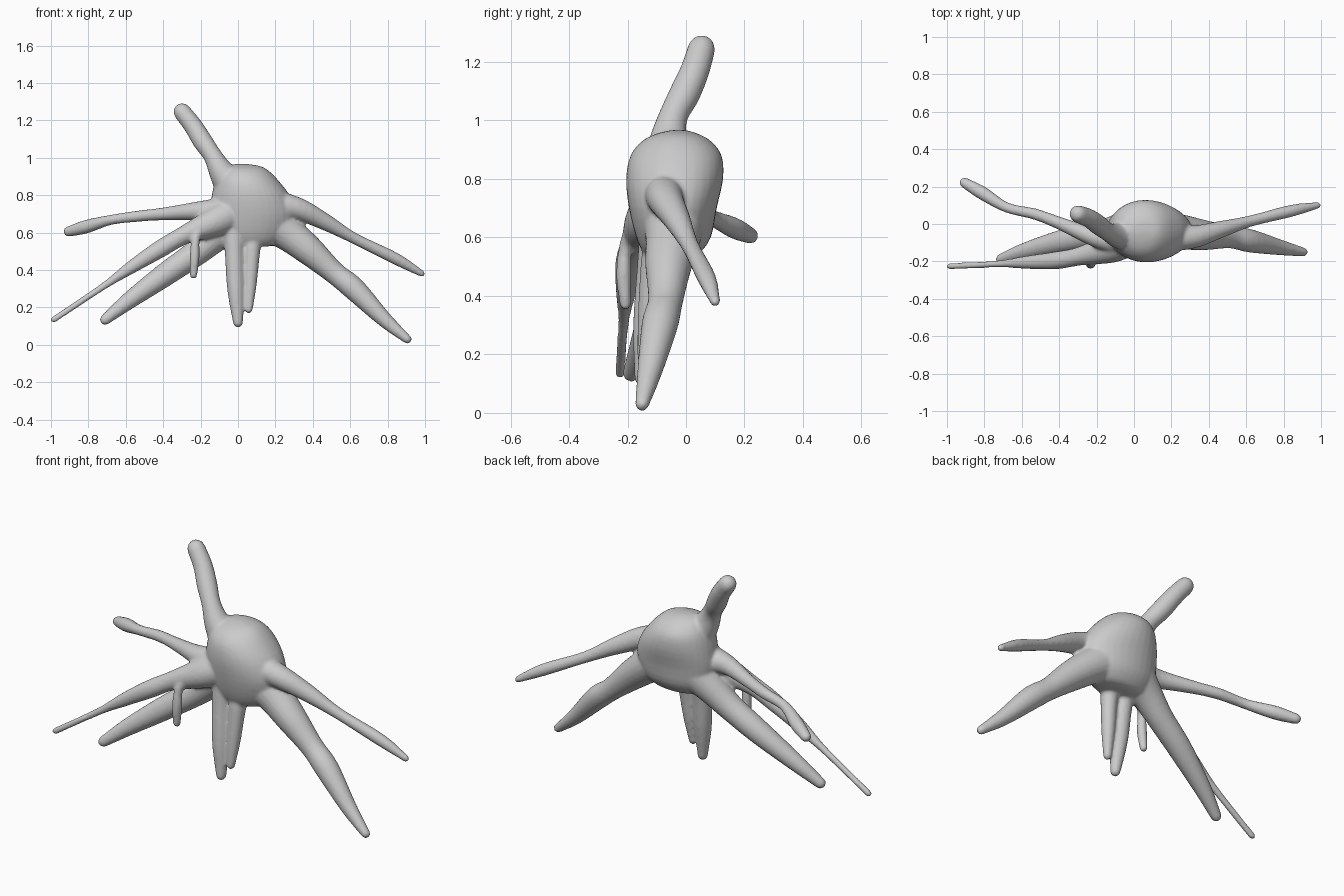
import bpy, bmesh, math
from mathutils import Vector

if "Cube" in bpy.data.objects:
    bpy.data.objects.remove(bpy.data.objects["Cube"])

SIDES = 20
bm = bmesh.new()


def skin(rings):
    """Close a stack of equal point rings into a solid."""
    loops = [[bm.verts.new(p) for p in ring] for ring in rings]
    n = len(loops[0])
    for a, b in zip(loops, loops[1:]):
        for i in range(n):
            j = (i + 1) % n
            bm.faces.new((a[i], a[j], b[j], b[i]))
    bm.faces.new(loops[0][::-1])
    bm.faces.new(loops[-1])


def spline(pts, steps=5):
    """Catmull-Rom through rows of any width."""
    rows = [Vector(p) for p in pts]
    ext = [rows[0] * 2 - rows[1]] + rows + [rows[-1] * 2 - rows[-2]]
    out = []
    for a, b, c, d in zip(ext, ext[1:], ext[2:], ext[3:]):
        for k in range(steps):
            t = k / steps
            out.append(0.5 * (2 * b + (c - a) * t + (2 * a - 5 * b + 4 * c - d) * t * t
                              + (3 * b - a - 3 * c + d) * t ** 3))
    return out + [rows[-1]]


def limb(pts):
    """Round tapering tube through (x, y, z, radius), root to rounded tip."""
    path = spline(pts)
    pos = [p.to_3d() for p in path]
    rad = [p[3] for p in path]
    end = (pos[-1] - pos[-2]).normalized()
    tip, r = pos[-1], rad[-1]
    for a in (30, 55, 75, 87):
        pos.append(tip + end * r * math.sin(math.radians(a)))
        rad.append(r * math.cos(math.radians(a)))
    rings = []
    for i, p in enumerate(pos):
        d = (pos[min(i + 1, len(pos) - 1)] - pos[max(i - 1, 0)]).normalized()
        u = d.cross(Vector((0.3, 1, 0.2))).normalized()
        v = d.cross(u)
        rings.append([p + rad[i] * (u * math.cos(t) + v * math.sin(t))
                      for t in (math.tau * k / SIDES for k in range(SIDES))])
    skin(rings)


# Central body: z, x min, x max, y min, y max (back half is squarer and flatter)
levels = [(.525, .0, .15, -.10, .0), (.54, -.08, .22, -.14, .04), (.60, -.13, .28, -.17, .085),
          (.70, -.15, .31, -.195, .105), (.80, -.14, .275, -.205, .127), (.88, -.12, .215, -.19, .122),
          (.93, -.09, .165, -.15, .085), (.955, -.06, .12, -.10, .04), (.967, -.01, .05, -.05, .0)]
body = []
for z, x0, x1, y0, y1 in spline(levels, 3):
    cx, cy = (x0 + x1) / 2, -.04
    ring = []
    for k in range(32):
        c, s = math.cos(math.tau * k / 32), math.sin(math.tau * k / 32)
        y = (y1 - cy) * s ** .9 if s > 0 else (cy - y0) * s
        ring.append(Vector((cx + (x1 - x0) / 2 * c, cy + y, z)))
    body.append(ring)
skin(body)

# Raised limb
limb([(.0, -.05, .80, .11), (-.085, -.06, .92, .07), (-.135, -.045, 1.01, .05),
      (-.19, -.005, 1.09, .053), (-.24, .03, 1.17, .05), (-.298, .053, 1.245, .047)])
# Upper left limb, reaching back
limb([(-.06, -.09, .71, .085), (-.21, -.07, .715, .052), (-.40, .005, .70, .034),
      (-.53, .053, .688, .03), (-.68, .088, .668, .027), (-.81, .165, .632, .036),
      (-.905, .22, .606, .028)])
# Long thin left limb
limb([(-.04, -.08, .70, .10), (-.13, -.13, .655, .08), (-.29, -.172, .585, .05),
      (-.42, -.195, .51, .047), (-.57, -.205, .415, .035), (-.70, -.212, .326, .02),
      (-.85, -.22, .225, .017), (-.985, -.226, .135, .017)])
# Lower left limb
limb([(-.02, -.03, .66, .11), (-.12, -.045, .58, .085), (-.23, -.065, .487, .07),
      (-.39, -.095, .375, .063), (-.58, -.145, .238, .046), (-.71, -.188, .135, .029)])
# Lower right limb
limb([(.14, -.04, .68, .12), (.26, -.045, .60, .095), (.38, -.06, .505, .08),
      (.515, -.07, .385, .06), (.62, -.09, .30, .062), (.78, -.125, .138, .042),
      (.905, -.15, .03, .024)])
# Upper right limb
limb([(.14, -.07, .76, .08), (.31, -.07, .73, .062), (.46, -.03, .66, .046),
      (.62, .015, .57, .03), (.84, .07, .462, .032), (.982, .10, .381, .018)])
# Two hanging front legs
limb([(-.02, -.09, .64, .07), (-.02, -.115, .51, .052), (-.012, -.135, .30, .046),
      (0, -.15, .12, .027)])
limb([(.08, -.08, .62, .06), (.075, -.11, .51, .045), (.065, -.13, .325, .035),
      (.057, -.145, .19, .022)])
# Small dangling feeler
limb([(-.20, -.165, .63, .045), (-.226, -.205, .57, .024), (-.232, -.213, .47, .026),
      (-.238, -.207, .372, .02)])

bmesh.ops.recalc_face_normals(bm, faces=bm.faces)
mesh = bpy.data.meshes.new("creature_body")
bm.to_mesh(mesh)
bm.free()
obj = bpy.data.objects.new("creature_body", mesh)
bpy.context.collection.objects.link(obj)

# Fuse body and limbs into one soft skin
fuse = obj.modifiers.new("fuse", 'REMESH')
fuse.mode = 'VOXEL'
fuse.voxel_size = 0.009
fuse.use_smooth_shade = True
soften = obj.modifiers.new("soften", 'SMOOTH')
soften.factor = 0.5
soften.iterations = 4
